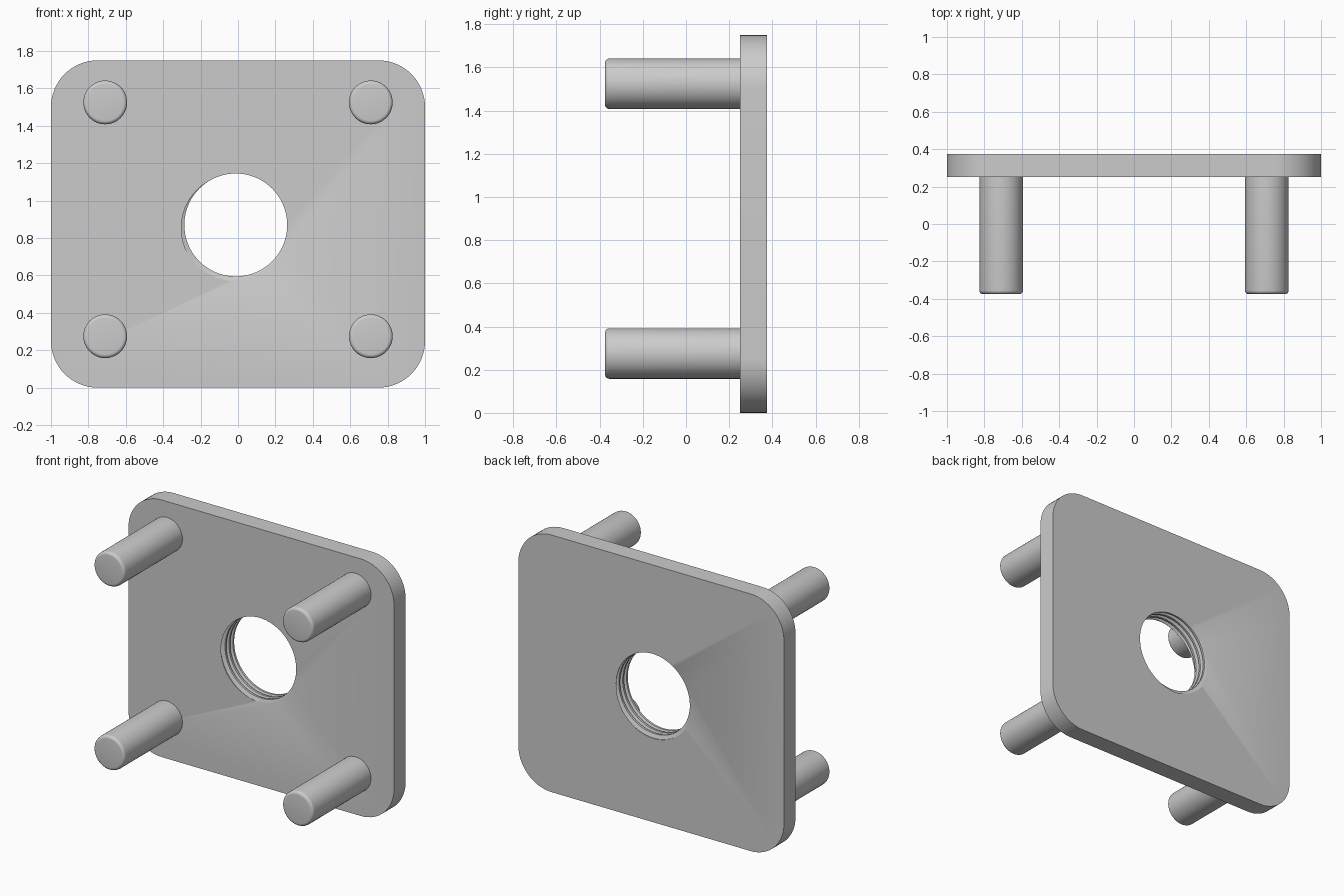
import bpy, bmesh
from math import cos, sin, pi, radians
from mathutils import Matrix

FRONT, BACK, HEIGHT = 0.25, 0.375, 1.75
MID = HEIGHT / 2

cube = bpy.data.objects.get("Cube")
if cube:
    bpy.data.objects.remove(cube, do_unlink=True)

grey = bpy.data.materials.new("plain grey")
grey.use_nodes = True
grey.diffuse_color = (0.6, 0.6, 0.6, 1)
for node in grey.node_tree.nodes:
    if node.type == 'BSDF_PRINCIPLED':
        node.inputs["Base Color"].default_value = grey.diffuse_color


def add_object(name, bm):
    bmesh.ops.recalc_face_normals(bm, faces=bm.faces)
    mesh = bpy.data.meshes.new(name)
    bm.to_mesh(mesh)
    bm.free()
    mesh.materials.append(grey)
    obj = bpy.data.objects.new(name, mesh)
    bpy.context.collection.objects.link(obj)
    return obj


def smooth(mesh):
    mesh.shade_smooth()
    mesh.set_sharp_from_angle(angle=radians(30))


def rounded_plate(radius=0.25, steps=16):
    bm = bmesh.new()
    verts = []
    for corner, (sx, sz) in enumerate([(1, 1), (-1, 1), (-1, -1), (1, -1)]):
        for i in range(steps + 1):
            a = pi / 2 * (corner + i / steps)
            verts.append(bm.verts.new((sx * (1 - radius) + radius * cos(a), FRONT,
                                       MID + sz * (MID - radius) + radius * sin(a))))
    face = bm.faces.new(verts)
    grown = bmesh.ops.extrude_face_region(bm, geom=[face], use_keep_orig=True)["geom"]
    moved = [g for g in grown if isinstance(g, bmesh.types.BMVert)]
    bmesh.ops.translate(bm, verts=moved, vec=(0, BACK - FRONT, 0))
    return add_object("plate", bm)


def thread_cutter(cx=-0.012, cz=0.87, bore=0.275, root=0.3, pitch=0.0417, segments=72):
    # Helical groove profile as (fraction of pitch, radius), repeated along the axis
    profile = [(0, bore), (0.35, bore), (0.6, root), (0.75, root)]
    knots = len(profile)
    low, high = FRONT - 0.06, BACK + 0.06
    phase = radians(240) / (2 * pi) - 0.675
    bm = bmesh.new()

    def column(i):
        a = 2 * pi * i / segments
        result = []
        for k in range(-4 * knots, 8 * knots):
            turn, step = divmod(k, knots)
            frac, r = profile[step]
            y = FRONT + pitch * (turn + frac + phase - i / segments)
            if y <= low or y >= high:
                y, r = max(low, min(high, y)), bore
            result.append(bm.verts.new((cx + r * cos(a), y, cz + r * sin(a))))
        return result

    columns = [column(i) for i in range(segments + 1)]
    for a, b in zip(columns, columns[1:]):
        for k in range(len(a) - 1):
            bm.faces.new((a[k], b[k], b[k + 1], a[k + 1]))
    # Weld the seam and the flattened ends, then cap both ends
    bmesh.ops.remove_doubles(bm, verts=bm.verts, dist=0.00005)
    bmesh.ops.holes_fill(bm, edges=[e for e in bm.edges if e.is_boundary], sides=0)
    bmesh.ops.triangulate(bm, faces=[f for f in bm.faces if len(f.verts) == 4])
    cutter = add_object("threaded_hole_cutter", bm)
    cutter.hide_render = True
    return cutter


def peg(name, x, z, radius=0.117, tip=-0.375, bevel=0.02):
    bm = bmesh.new()
    root = FRONT + 0.005
    turn = Matrix.Translation((x, (root + tip) / 2, z)) @ Matrix.Rotation(pi / 2, 4, 'X')
    bmesh.ops.create_cone(bm, cap_ends=True, segments=48, radius1=radius, radius2=radius,
                          depth=root - tip, matrix=turn)
    rim = [e for e in bm.edges if all(v.co.y < tip + 0.001 for v in e.verts)]
    bmesh.ops.bevel(bm, geom=rim, offset=bevel, segments=5, profile=0.5, affect='EDGES')
    smooth(add_object(name, bm).data)


# Plate with a threaded hole
plate = rounded_plate()
cutter = thread_cutter()
cut = plate.modifiers.new("threaded hole", 'BOOLEAN')
cut.operation, cut.solver, cut.object = 'DIFFERENCE', 'EXACT', cutter
bpy.context.view_layer.update()
graph = bpy.context.evaluated_depsgraph_get()
mesh = bpy.data.meshes.new_from_object(plate.evaluated_get(graph))
plate.modifiers.clear()
plate.data = mesh
bpy.data.objects.remove(cutter, do_unlink=True)
smooth(plate.data)

# Four round pegs
for side, x in (("left", 0.71), ("right", -0.71)):
    for level, z in (("lower", 0.275), ("upper", 1.525)):
        peg(f"{level}_{side}_peg", x, z)
